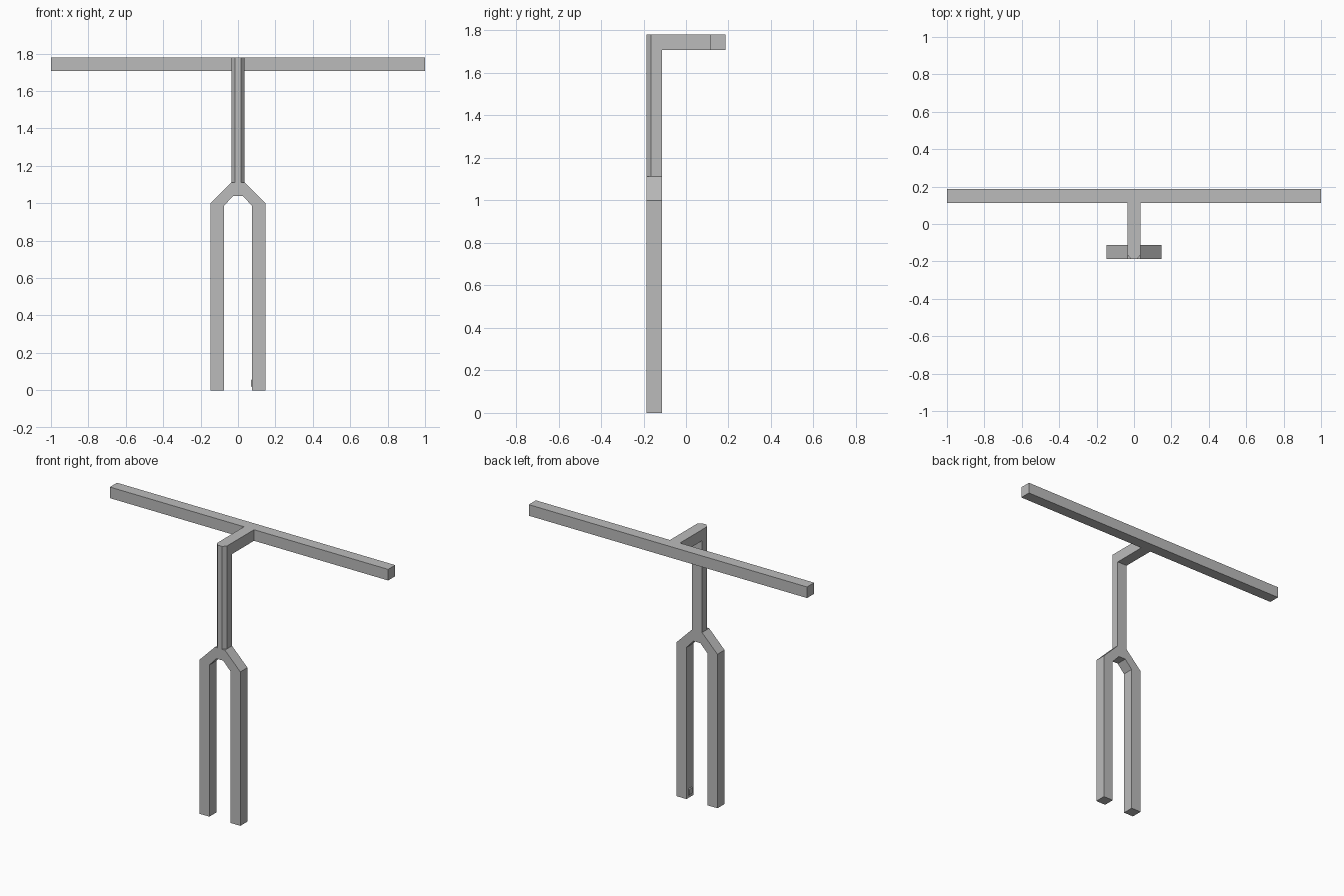
import bpy
import bmesh
from mathutils import Vector

cube = bpy.data.objects.get("Cube")
if cube:
    bpy.data.objects.remove(cube, do_unlink=True)

# Single matte grey
grey = bpy.data.materials.new("plain_grey")
grey.use_nodes = True
colour = (0.5, 0.5, 0.5, 1)
grey.diffuse_color = colour
grey.node_tree.nodes["Principled BSDF"].inputs["Base Color"].default_value = colour


def mirrored(half):
    """Close a half outline by reflecting it across x = 0."""
    return half + [(-x, v) for x, v in reversed(half)]


def extrude_profile(name, outline, axis, start, end):
    """Extrude an outline of (x, other) points along the y or z axis."""
    bm = bmesh.new()
    if axis == "y":
        points = [Vector((x, start, v)) for x, v in outline]
        step = Vector((0, end - start, 0))
    else:
        points = [Vector((x, v, start)) for x, v in outline]
        step = Vector((0, 0, end - start))
    face = bm.faces.new([bm.verts.new(p) for p in points])
    result = bmesh.ops.extrude_face_region(bm, geom=[face])
    moved = [g for g in result["geom"] if isinstance(g, bmesh.types.BMVert)]
    bmesh.ops.translate(bm, verts=moved, vec=step)
    bmesh.ops.recalc_face_normals(bm, faces=bm.faces)
    mesh = bpy.data.meshes.new(name)
    bm.to_mesh(mesh)
    bm.free()
    mesh.materials.append(grey)
    obj = bpy.data.objects.new(name, mesh)
    bpy.context.collection.objects.link(obj)
    return obj


half = 0.036                     # half the thickness of the square tube
front, stem_back = -0.186, -0.113
bar_front, bar_back = 0.113, 0.186
shoulder, bar_bottom, top = 1.112, 1.708, 1.78

# Two-legged fork
fork = mirrored([(half, shoulder), (0.147, 1.0), (0.147, 0), (0.076, 0),
                 (0.076, 0.985), (0.025, 1.04)])
extrude_profile("fork", fork, "y", front, stem_back)

# Upright stem with chamfered front corners
chamfer = [(0.016, front), (half, -0.164)]
stem = mirrored(chamfer + [(half, stem_back)])
extrude_profile("stem", stem, "z", shoulder, bar_bottom)

# Arm and handlebar in one T-shaped piece
handlebar = mirrored(chamfer + [(half, bar_front), (1, bar_front), (1, bar_back)])
extrude_profile("handlebar", handlebar, "z", bar_bottom, top)

# Small nub inside the left leg
nub = [(0.07, 0.02), (0.077, 0.015), (0.077, 0.06), (0.07, 0.055)]
extrude_profile("leg_nub", nub, "y", -0.165, -0.135)
